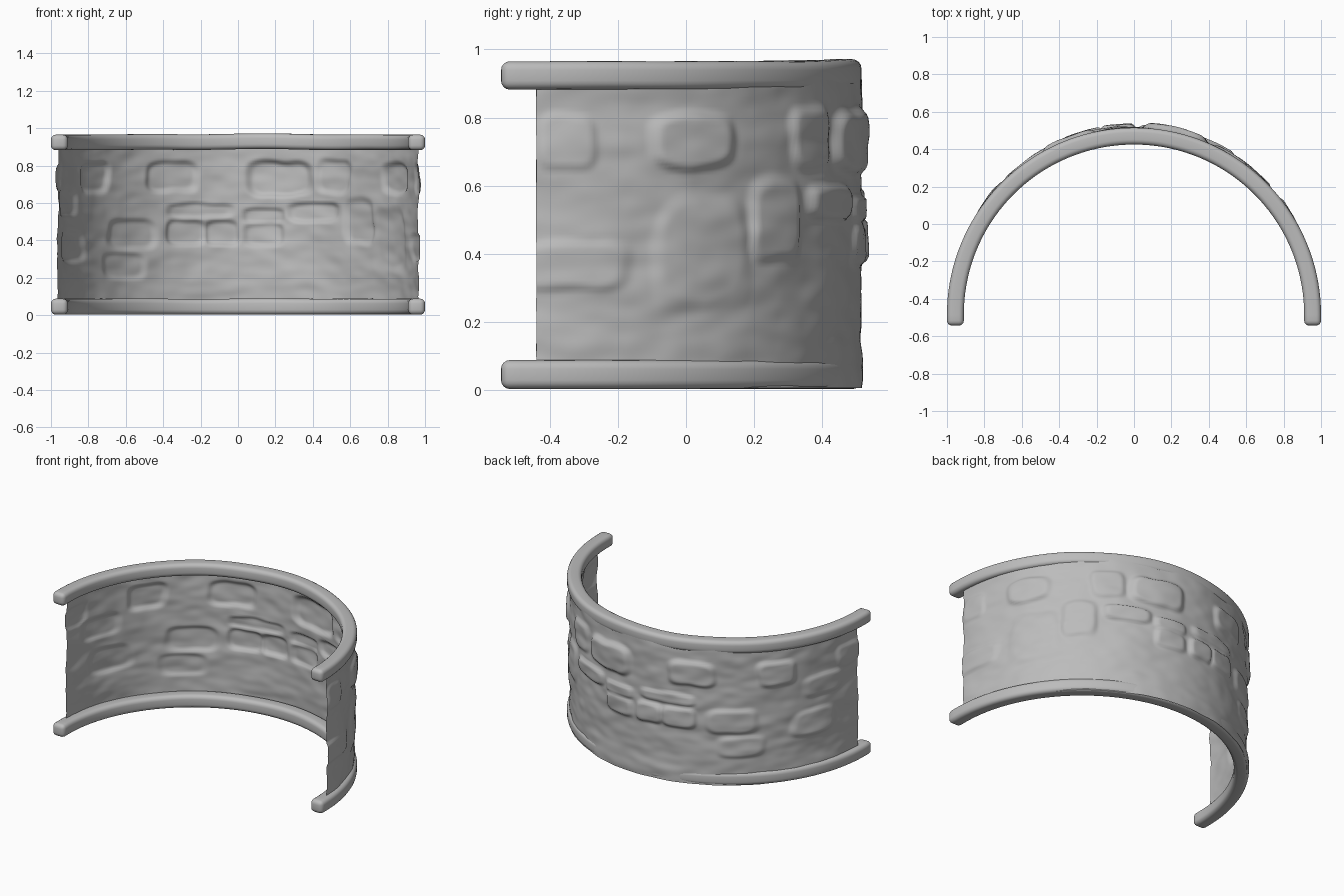
import bpy, bmesh, math
from mathutils import Vector, noise

cube = bpy.data.objects.get("Cube")
if cube:
    bpy.data.objects.remove(cube)

CENTRE_Y = -0.485   # centre of the half ring

stone_grey = bpy.data.materials.new("stone_grey")
stone_grey.use_nodes = True
colour = (0.5, 0.5, 0.5, 1)
stone_grey.diffuse_color = colour
stone_grey.node_tree.nodes["Principled BSDF"].inputs["Base Color"].default_value = colour


def finish(bm, name):
    bmesh.ops.recalc_face_normals(bm, faces=bm.faces)
    mesh = bpy.data.meshes.new(name)
    bm.to_mesh(mesh)
    bm.free()
    mesh.materials.append(stone_grey)
    obj = bpy.data.objects.new(name, mesh)
    bpy.context.collection.objects.link(obj)
    mesh.shade_smooth()
    return obj


# Rails: a square section swept round the half ring, with short straight ends
def rail(name, z_low, z_high):
    bm = bmesh.new()
    half, radius, steps = 0.045, 0.955, 72
    stations = [(0, -0.058)] + [(math.pi * i / steps, 0) for i in range(steps + 1)] + [(math.pi, -0.058)]
    rings = []
    for angle, shift in stations:
        wobble = 0.005 * noise.noise(Vector((angle * 2.5, z_low * 9, 3))) * math.sin(angle)
        lift = 0.005 * math.sin(angle) ** 4 if z_low > 0.5 else 0
        ring = []
        for side, z in ((-1, z_low), (1, z_low), (1, z_high), (-1, z_high)):
            r = radius + side * half
            ring.append(bm.verts.new((r * math.cos(angle), CENTRE_Y + shift + r * math.sin(angle),
                                      z + lift + (wobble if z > 0.01 else 0))))
        rings.append(ring)
    for a, b in zip(rings, rings[1:]):
        for k in range(4):
            bm.faces.new((a[k], a[(k + 1) % 4], b[(k + 1) % 4], b[k]))
    bm.faces.new(rings[0])
    bm.faces.new(rings[-1])
    obj = finish(bm, name)
    bevel = obj.modifiers.new("rounded_edges", 'BEVEL')
    bevel.width = 0.026
    bevel.segments = 4
    bevel.limit_method = 'ANGLE'
    bevel.angle_limit = math.radians(40)


rail("lower_rail", 0.003, 0.088)
rail("upper_rail", 0.882, 0.965)

# Raised stones: angle in degrees, height, half width, half height, relief
STONES = [
    (31, 0.73, 8, 0.08, 0.018), (49, 0.5, 6, 0.12, 0.015), (59, 0.74, 6, 0.09, 0.016),
    (77, 0.73, 10, 0.09, 0.026), (66, 0.55, 8, 0.05, 0.020), (82, 0.53, 6, 0.04, 0.015),
    (82, 0.43, 6, 0.06, 0.016), (95, 0.44, 5, 0.065, 0.020), (106, 0.44, 6, 0.065, 0.018),
    (102, 0.56, 10, 0.035, 0.014), (111, 0.74, 8, 0.08, 0.018), (125, 0.43, 9, 0.08, 0.014),
    (141, 0.73, 7, 0.08, 0.018), (128, 0.26, 8, 0.07, 0.010), (9, 0.36, 10, 0.07, 0.010),
    (8, 0.73, 5, 0.08, 0.010), (33, 0.4, 9, 0.16, 0.008), (160, 0.6, 8, 0.07, 0.012),
    (156, 0.37, 9, 0.08, 0.012), (172, 0.74, 6, 0.07, 0.010),
]


def relief(degrees, z):
    height = 0
    warp = 0.14 * noise.noise(Vector((degrees * 0.15, z * 8, 7)))
    for angle, middle, wide, tall, rise in STONES:
        d = (abs((degrees - angle) / wide) ** 4 + abs((z - middle) / tall) ** 4) ** 0.25 + warp
        t = min(max((1.15 - d) / 0.35, 0), 1)
        height = max(height, rise * t * t * (3 - 2 * t))
    p = Vector((degrees * 0.07, z * 8, 0))
    rough = 0.008 * noise.noise(p) + 0.004 * noise.noise(p * 2.3)
    return height + rough


# Wall: a thin curved sheet with stones pushed outwards
bm = bmesh.new()
COLS, ROWS = 260, 80
START = 2.7
grid = []
for i in range(COLS + 1):
    degrees = START + (180 - 2 * START) * i / COLS
    a = math.radians(degrees)
    column = []
    for j in range(ROWS + 1):
        z = 0.006 + 0.906 * j / ROWS
        r = 0.962 + 0.038 * math.sin(a) + relief(degrees, z)
        column.append(bm.verts.new((r * math.cos(a), CENTRE_Y + r * math.sin(a), z)))
    grid.append(column)
for a, b in zip(grid, grid[1:]):
    for j in range(ROWS):
        bm.faces.new((a[j], b[j], b[j + 1], a[j + 1]))
finish(bm, "stone_wall")
